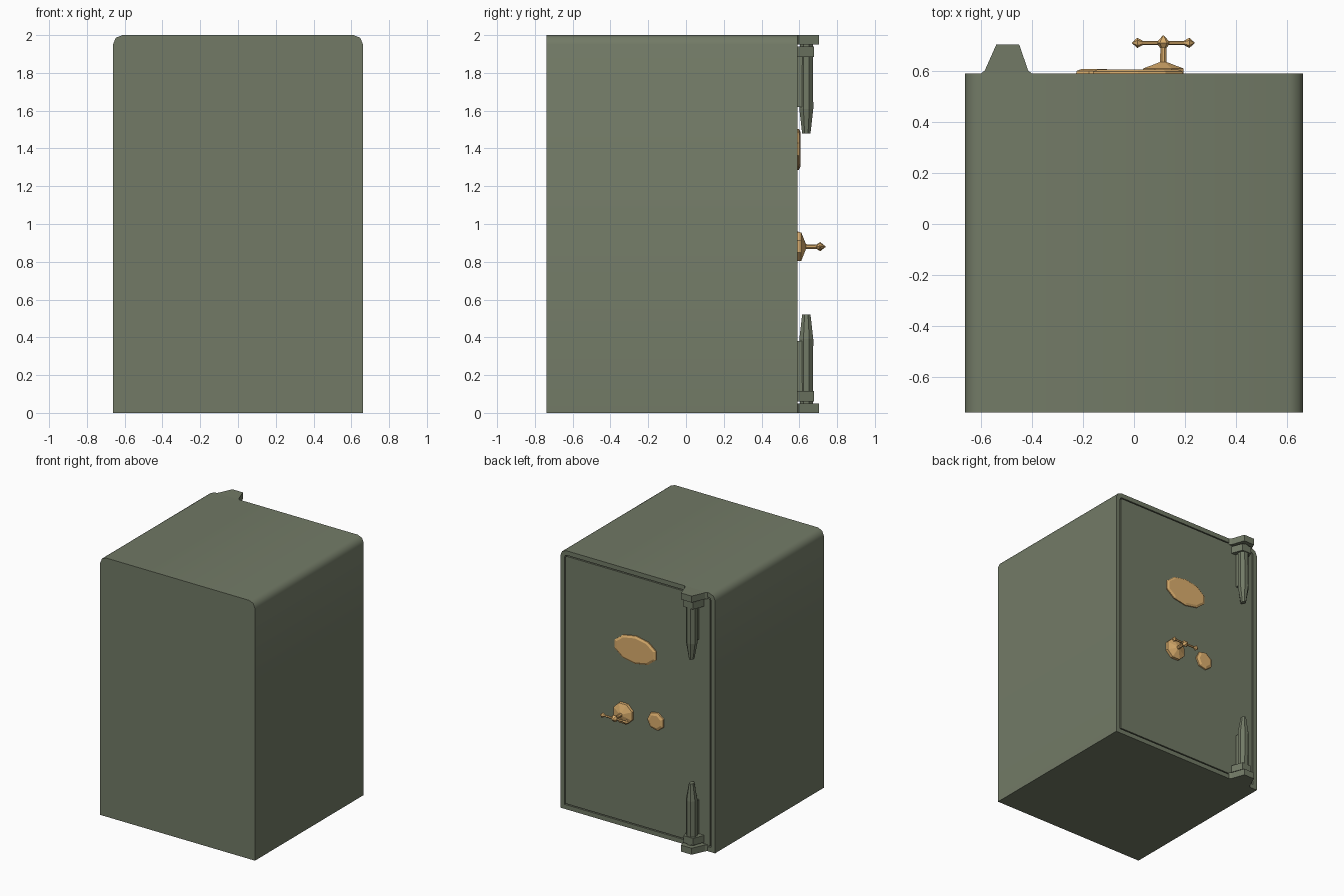
import bpy, bmesh, math
from mathutils import Vector

if "Cube" in bpy.data.objects:
    bpy.data.objects.remove(bpy.data.objects["Cube"])


def material(name, col):
    m = bpy.data.materials.new(name)
    m.diffuse_color = (*col, 1)
    m.use_nodes = True
    m.node_tree.nodes["Principled BSDF"].inputs["Base Color"].default_value = m.diffuse_color
    return m


GREEN = material("olive_green_paint", (0.168, 0.195, 0.133))
BRASS = material("brass", (0.716, 0.429, 0.156))


def finish(bm, name, mat, smooth=None):
    bmesh.ops.recalc_face_normals(bm, faces=bm.faces[:])
    me = bpy.data.meshes.new(name)
    bm.to_mesh(me)
    bm.free()
    me.materials.append(mat)
    ob = bpy.data.objects.new(name, me)
    bpy.context.collection.objects.link(ob)
    if smooth:
        bpy.ops.object.select_all(action='DESELECT')
        ob.select_set(True)
        bpy.context.view_layer.objects.active = ob
        bpy.ops.object.shade_smooth_by_angle(angle=math.radians(smooth))
    return ob


def loft(name, mat, rings):
    """Skin a list of equal-length point rings and cap both ends."""
    bm = bmesh.new()
    vs = [[bm.verts.new(p) for p in r] for r in rings]
    n = len(vs[0])
    for a, b in zip(vs, vs[1:]):
        for i in range(n):
            j = (i + 1) % n
            bm.faces.new((a[i], a[j], b[j], b[i]))
    bm.faces.new(vs[0])
    bm.faces.new(vs[-1])
    return finish(bm, name, mat)


def lathe(name, mat, centre, axis, n, rings, phase=0.0):
    """Rings of (position along axis, radius u, radius v)."""
    out = []
    for t, ru, rv in rings:
        pts = []
        for i in range(n):
            a = 2 * math.pi * i / n + phase
            u, v = ru * math.cos(a), rv * math.sin(a)
            p = {'x': (t, u, v), 'y': (u, t, v), 'z': (u, v, t)}[axis]
            pts.append(Vector(centre) + Vector(p))
        out.append(pts)
    return loft(name, mat, out)


def panel_outline(hw, z0, z1, r):
    """Square at the bottom, rounded at the top corners."""
    pts = [(-hw, z0), (hw, z0)]
    for k in range(3):
        a = math.pi / 4 * k
        pts.append((hw - r + r * math.cos(a), z1 - r + r * math.sin(a)))
    for k in range(2, 5):
        a = math.pi / 4 * k
        pts.append((-hw + r + r * math.cos(a), z1 - r + r * math.sin(a)))
    return pts


# Body with a shallow recess for the door
rings = [(panel_outline(0.662, 0, 2.0, 0.05), -0.738),
         (panel_outline(0.662, 0, 2.0, 0.05), 0.59),
         (panel_outline(0.625, 0.035, 1.965, 0.015), 0.59),
         (panel_outline(0.625, 0.035, 1.965, 0.015), 0.565)]
body = loft("safe_body", GREEN, [[(x, y, z) for x, z in o] for o, y in rings])
bpy.context.view_layer.objects.active = body
body.select_set(True)
bpy.ops.object.shade_smooth_by_angle(angle=math.radians(50))

# Door, leaving a thin gap to the frame
door = panel_outline(0.617, 0.043, 1.957, 0.01)
loft("door", GREEN, [[(x, y, z) for x, z in door] for y in (0.56, 0.59)])

# Hinges, mirrored top and bottom
HX = -0.495
for label, s in (("top", 1), ("bottom", -1)):
    def Z(z):
        return 1 + s * (z - 1)
    bracket = [(-0.605, 0.585), (-0.585, 0.602), (-0.54, 0.703),
               (-0.45, 0.703), (-0.415, 0.602), (-0.395, 0.585)]
    loft(label + "_hinge_bracket", GREEN,
         [[(x, y, Z(z)) for x, y in bracket] for z in (1.95, 2.0)])
    knuckle = [(-0.57, 0.585), (-0.535, 0.678), (-0.455, 0.678), (-0.42, 0.585)]
    loft(label + "_hinge_knuckle", GREEN,
         [[(x, y, Z(z)) for x, y in knuckle] for z in (1.885, 1.94)])
    lathe(label + "_hinge_barrel", GREEN, (HX, 0.637, 0), 'z', 8,
          [(Z(1.96), 0.04, 0.037), (Z(1.61), 0.042, 0.04),
           (Z(1.48), 0.018, 0.024)], math.pi / 8)
    # Flat strap joining the barrel to the door
    loft(label + "_hinge_strap", GREEN,
         [[(HX + dx, y, Z(z)) for dx, y in
           ((-0.03, 0.585), (0.03, 0.585), (0.03, 0.63), (-0.03, 0.63))]
          for z in (1.9, 1.62)])

# Brass plates
lathe("oval_plate", BRASS, (0.015, 0, 1.395), 'y', 10,
      [(0.585, 0.185, 0.108), (0.598, 0.185, 0.108), (0.606, 0.165, 0.092)],
      math.pi / 10)
lathe("keyhole_cover", BRASS, (-0.16, 0, 0.89), 'y', 7,
      [(0.585, 0.075, 0.073), (0.6, 0.072, 0.07), (0.608, 0.05, 0.05)])

# Handle: rose, spindle, crossbar and pointed knobs
K = (0.115, 0, 0.88)
lathe("handle_rose", BRASS, K, 'y', 8,
      [(0.585, 0.087, 0.084), (0.61, 0.085, 0.082), (0.622, 0.05, 0.05),
       (0.635, 0.014, 0.014), (0.71, 0.012, 0.012)], math.pi / 8)
lathe("handle_centre_knob", BRASS, (K[0], 0.71, K[2]), 'y', 6,
      [(-0.03, 0.004, 0.004), (0, 0.028, 0.028), (0.029, 0.002, 0.002)])
lathe("handle_crossbar", BRASS, (K[0], 0.71, K[2]), 'x', 6,
      [(-0.1, 0.008, 0.008), (0.1, 0.008, 0.008)])
for label, s in (("left", -1), ("right", 1)):
    lathe(label + "_handle_tip", BRASS, (K[0] + s * 0.102, 0.71, K[2]), 'x', 6,
          [(-s * 0.022, 0.008, 0.008), (0, 0.02, 0.02), (s * 0.02, 0.002, 0.002)])
